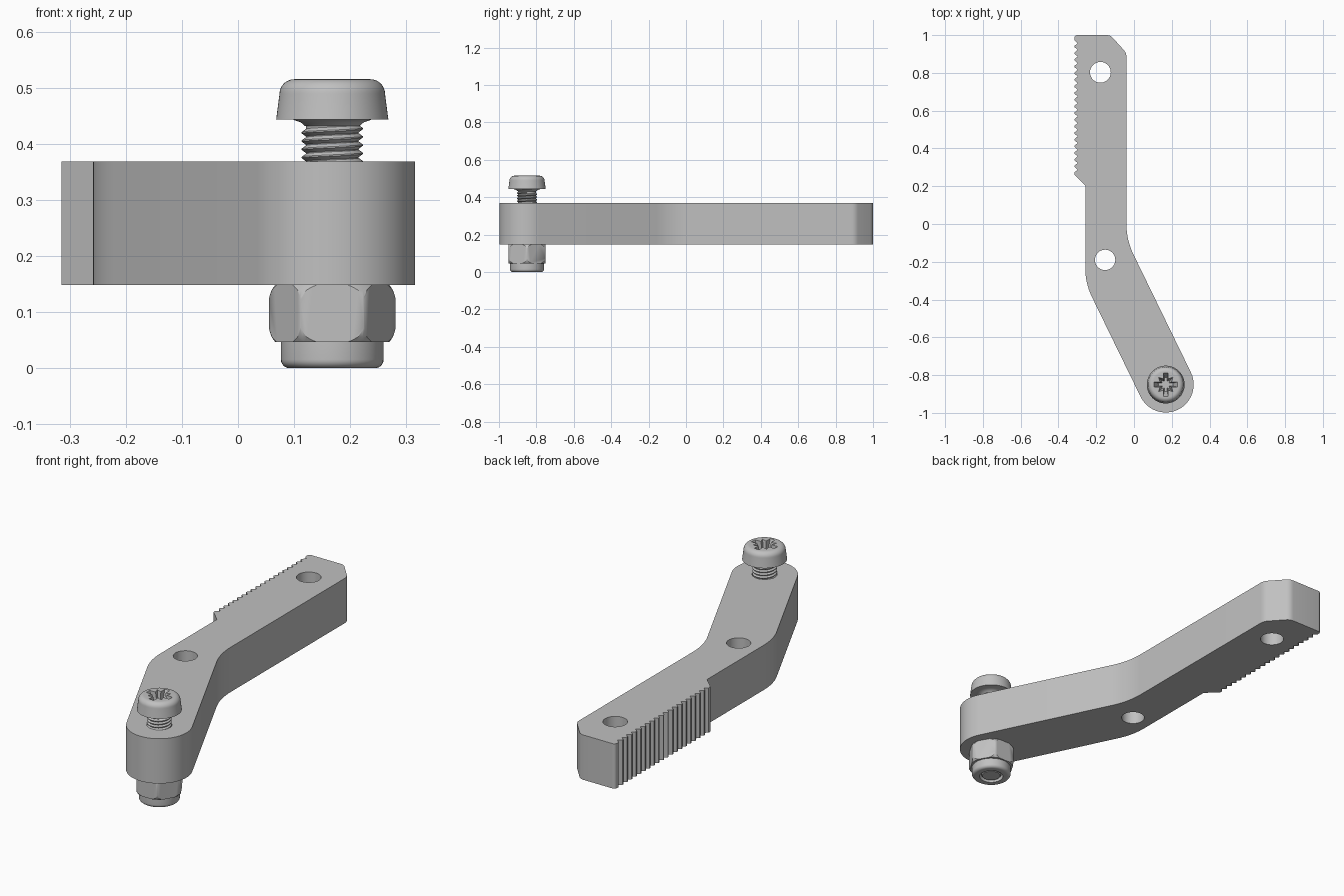
import bpy, bmesh
from math import cos, sin, pi, radians
from mathutils import Vector

cube = bpy.data.objects.get("Cube")
if cube:
    bpy.data.objects.remove(cube, do_unlink=True)

grey = bpy.data.materials.new("plain grey")
grey.use_nodes = True
colour = (0.53, 0.53, 0.53, 1)
grey.diffuse_color = colour
grey.node_tree.nodes["Principled BSDF"].inputs["Base Color"].default_value = colour

BOLT = Vector((0.168, -0.85))
Z_LOW, Z_HIGH = 0.148, 0.368


def add_object(name, data):
    ob = bpy.data.objects.new(name, data)
    bpy.context.collection.objects.link(ob)
    data.materials.append(grey)
    return ob


def from_bmesh(name, bm):
    bmesh.ops.remove_doubles(bm, verts=bm.verts, dist=1e-5)
    bmesh.ops.recalc_face_normals(bm, faces=bm.faces)
    me = bpy.data.meshes.new(name)
    bm.to_mesh(me)
    bm.free()
    return add_object(name, me)


def finish(ob, angle=30):
    """Apply modifiers, weld, and shade smooth with sharp edges."""
    bpy.ops.object.select_all(action='DESELECT')
    ob.select_set(True)
    bpy.context.view_layer.objects.active = ob
    bpy.ops.object.convert(target='MESH')
    bm = bmesh.new()
    bm.from_mesh(ob.data)
    bmesh.ops.remove_doubles(bm, verts=bm.verts, dist=1e-5)
    bmesh.ops.recalc_face_normals(bm, faces=bm.faces)
    bm.to_mesh(ob.data)
    bm.free()
    bpy.ops.object.shade_smooth_by_angle(angle=radians(angle))


def lathe(name, profile, steps=48):
    """Revolve (radius, z) points around the bolt axis."""
    bm = bmesh.new()
    vs = [bm.verts.new((r, 0, z)) for r, z in profile]
    es = [bm.edges.new(p) for p in zip(vs, vs[1:])]
    bmesh.ops.spin(bm, geom=vs + es, cent=(0, 0, 0), axis=(0, 0, 1),
                   angle=2 * pi, steps=steps)
    ob = from_bmesh(name, bm)
    ob.location = (*BOLT, 0)
    return ob


def loft(name, points, levels):
    """Solid through scaled copies of one outline at (z, scale) levels."""
    bm = bmesh.new()
    rings = [[bm.verts.new((x * s, y * s, z)) for x, y in points] for z, s in levels]
    n = len(points)
    for a, b in zip(rings, rings[1:]):
        for i in range(n):
            bm.faces.new((a[i], a[(i + 1) % n], b[(i + 1) % n], b[i]))
    bm.faces.new(rings[0])
    bm.faces.new(rings[-1])
    ob = from_bmesh(name, bm)
    ob.location = (*BOLT, 0)
    return ob


def boolean(ob, tool, operation):
    mod = ob.modifiers.new("cut", 'BOOLEAN')
    mod.object, mod.operation, mod.solver = tool, operation, 'EXACT'
    tool.hide_render = True
    bpy.context.view_layer.update()
    finish(ob)
    bpy.data.objects.remove(tool, do_unlink=True)


def fillet(before, corner, after, d, n=8):
    """Round a corner, touching each side at distance d."""
    c = Vector(corner)
    a = c + (Vector(before) - c).normalized() * d
    b = c + (Vector(after) - c).normalized() * d
    return [a * (1 - t) ** 2 + c * 2 * t * (1 - t) + b * t * t
            for t in (i / n for i in range(n + 1))]


def circle(centre, r, n=40):
    return [Vector(centre) + Vector((cos(2 * pi * i / n), sin(2 * pi * i / n))) * r
            for i in range(n)]


# Arm outline: round bolt end, bend, chamfered tip, toothed edge
normal = Vector((0.899, 0.438))
tilt = math_angle = normal.angle_signed(Vector((1, 0)))
end = [BOLT + Vector((cos(a), sin(a))) * 0.148
       for a in (tilt - pi + pi * i / 24 for i in range(25))]
right_bend, left_bend = (-0.04, -0.085), (-0.258, -0.314)
tip = [(-0.04, 0.905), (-0.125, 1.0), (-0.315, 1.0)]
outline = list(end)
outline += fillet(end[-1], right_bend, tip[0], 0.085)
outline += fillet(right_bend, tip[0], tip[1], 0.02, 5)
outline += fillet(tip[0], tip[1], tip[2], 0.02, 5)
outline += fillet(tip[1], tip[2], (-0.315, 0.2), 0.016, 5)
teeth, top, bottom = 20, 0.975, 0.27
pitch = (top - bottom) / teeth
for i in range(teeth):
    y = top - i * pitch
    outline += [Vector((-0.315, y - pitch * 0.1)), Vector((-0.298, y - pitch * 0.5)),
                Vector((-0.315, y - pitch * 0.9))]
outline += [Vector((-0.315, bottom - 0.01)), Vector((-0.258, 0.205))]
outline += fillet((-0.258, 0.2), left_bend, end[0], 0.08)

curve = bpy.data.curves.new("arm", 'CURVE')
curve.dimensions, curve.fill_mode = '2D', 'BOTH'
curve.extrude = (Z_HIGH - Z_LOW) / 2
holes = [circle((-0.178, 0.803), 0.055), circle((-0.153, -0.19), 0.054),
         circle(BOLT, 0.056)]
for loop in [outline] + holes:
    spline = curve.splines.new('POLY')
    spline.points.add(len(loop) - 1)
    for point, co in zip(spline.points, loop):
        point.co = (co.x, co.y, 0, 1)
    spline.use_cyclic_u = True
arm = add_object("arm", curve)
arm.location.z = (Z_LOW + Z_HIGH) / 2
finish(arm)

# Screw head with a cross recess and four thin diagonal points
dome = [(0.094 - 0.026 * (1 - cos(a)), 0.489 + 0.026 * sin(a))
        for a in (pi / 2 * i / 8 for i in range(9))]
head = lathe("screw_head", [(0, 0.432), (0.049, 0.432), (0.056, 0.438), (0.07, 0.443),
                            (0.1, 0.443)] + dome + [(0, 0.515)], 64)
quarter = [(0.062, -0.013), (0.062, 0.013), (0.03, 0.013), (0.038, 0.038), (0.013, 0.03)]
star = []
for k in range(4):
    c, s = round(cos(k * pi / 2)), round(sin(k * pi / 2))
    star += [(x * c - y * s, x * s + y * c) for x, y in quarter]
recess = loft("recess_cutter", star, [(0.465, 0.6), (0.515, 1), (0.53, 1.0)])
boolean(head, recess, 'DIFFERENCE')

# Screw core and helical thread
core = lathe("screw_core", [(0, 0.004), (0.042, 0.004), (0.047, 0.01),
                            (0.047, 0.435), (0, 0.435)])
finish(core)
step = 0.0147
bm = bmesh.new()
ridge = [bm.verts.new(p) for p in ((0.046, 0, 0), (0.0545, 0, step * 0.42),
                                   (0.0545, 0, step * 0.58), (0.046, 0, step))]
for pair in zip(ridge, ridge[1:]):
    bm.edges.new(pair)
thread = from_bmesh("screw_thread", bm)
thread.location = (*BOLT, 0.008)
screw = thread.modifiers.new("thread", 'SCREW')
screw.screw_offset, screw.iterations = step, 28
screw.steps = screw.render_steps = 40
finish(thread)

# Hex nut: a prism trimmed by a barrel so the corners are eased
hexagon = [(0.113 * cos(pi / 3 * i), 0.113 * sin(pi / 3 * i)) for i in range(6)]
nut = loft("lock_nut", hexagon, [(0.047, 1), (Z_LOW, 1)])
half = [(0.102, 0.0505), (0.108, 0.042), (0.112, 0.03), (0.114, 0.018)]
mid = (0.047 + Z_LOW) / 2
barrel = lathe("nut_trim", [(0, mid - 0.0505)] + [(r, mid - z) for r, z in half]
               + [(r, mid + z) for r, z in reversed(half)] + [(0, mid + 0.0505)], 72)
boolean(nut, barrel, 'INTERSECT')

# Rounded locking collar under the nut, open around the screw end
rim = [(0.076 + 0.0155 * sin(a), 0.0155 * (1 - cos(a)))
       for a in (pi / 2 * i / 6 for i in range(7))]
collar = lathe("nut_collar", [(0.055, 0.04), (0.055, 0)] + rim
               + [(0.0915, 0.05), (0.055, 0.05), (0.055, 0.04)])
finish(collar)
